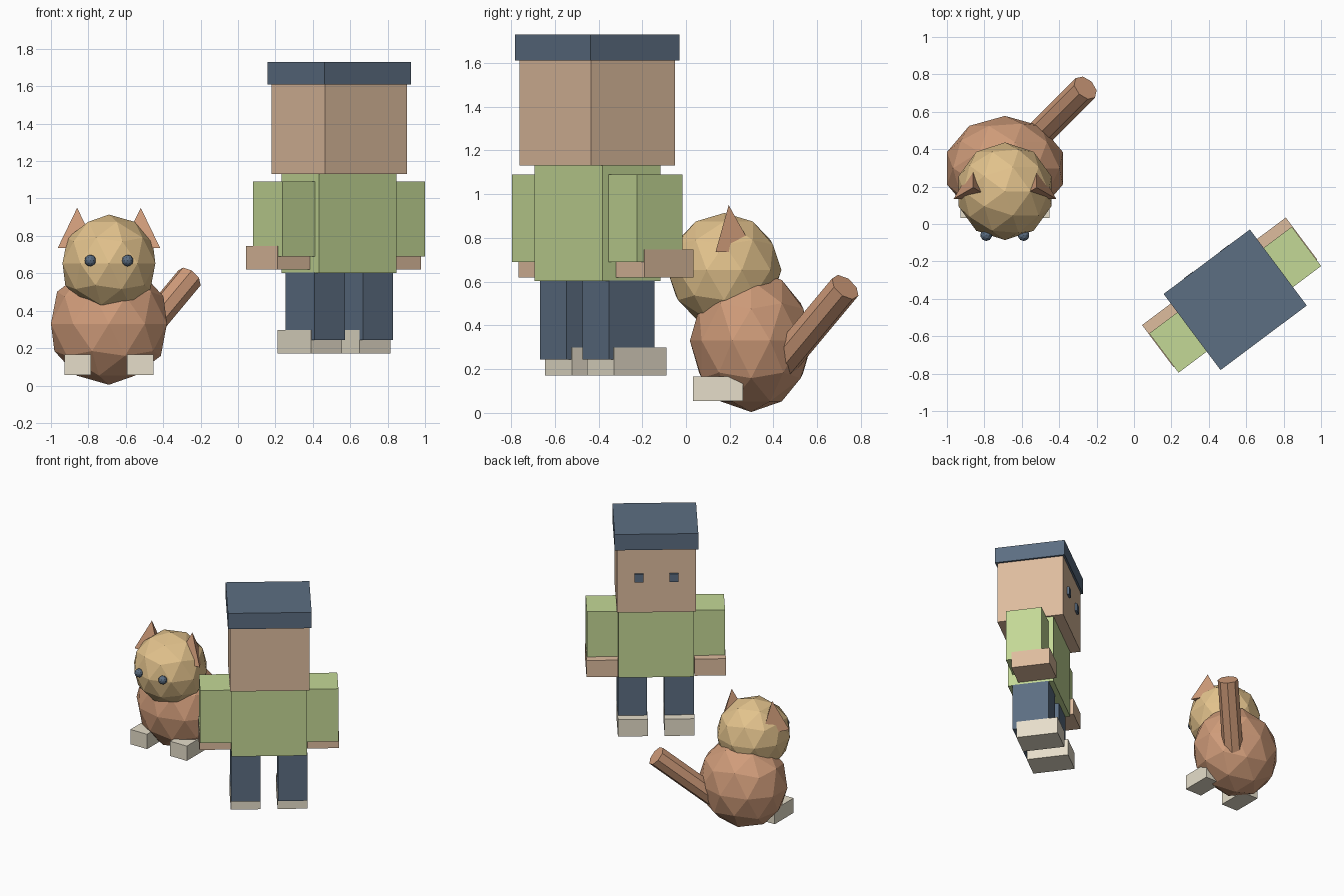
import bpy, math
from mathutils import Matrix, Vector

if "Cube" in bpy.data.objects:
    bpy.data.objects.remove(bpy.data.objects["Cube"])


def mat(name, r, g, b):
    m = bpy.data.materials.new(name)
    lin = [((c / 255 + 0.055) / 1.055) ** 2.4 for c in (r, g, b)]
    m.diffuse_color = (*lin, 1)
    m.use_nodes = True
    m.node_tree.nodes["Principled BSDF"].inputs["Base Color"].default_value = m.diffuse_color
    return m


SKIN = mat("skin", 222, 188, 158)
NAVY = mat("navy", 92, 110, 130)
GREEN = mat("green", 196, 216, 150)
CREAM = mat("cream", 230, 222, 202)
FUR = mat("fur", 208, 156, 122)
TAN = mat("tan", 226, 194, 140)


def finish(name, m):
    ob = bpy.context.object
    ob.name = name
    ob.data.materials.append(m)
    return ob


def box(name, m, lo, hi, frame=Matrix()):
    """Box between two corners, given in a local frame."""
    lo, hi = Vector(lo), Vector(hi)
    bpy.ops.mesh.primitive_cube_add(size=1)
    ob = finish(name, m)
    ob.matrix_world = frame @ Matrix.Translation((lo + hi) / 2) @ Matrix.Diagonal((*(hi - lo), 1))
    return ob


def ball(name, m, centre, radii):
    bpy.ops.mesh.primitive_ico_sphere_add(subdivisions=2, radius=1, location=centre)
    ob = finish(name, m)
    ob.scale = radii
    return ob


# Block figure: local +y is its front, turned about z
FIG = Matrix.Translation((0.541, -0.405, 0)) @ Matrix.Rotation(math.radians(36.8), 4, 'Z')

box("cap", NAVY, (-0.288, -0.254, 1.61), (0.288, 0.254, 1.73), FIG)
box("figure_head", SKIN, (-0.273, -0.24, 1.13), (0.273, 0.24, 1.62), FIG)
box("torso", GREEN, (-0.26, -0.166, 0.602), (0.26, 0.166, 1.13), FIG)


def pair(name, m, lo, hi):
    """Right part and its mirrored left part of the figure."""
    box(name + "_right", m, lo, hi, FIG)
    box(name + "_left", m, (-hi[0], lo[1], lo[2]), (-lo[0], hi[1], hi[2]), FIG)


pair("figure_eye", NAVY, (0.09, 0.22, 1.365), (0.15, 0.256, 1.425))
pair("sleeve", GREEN, (0.26, -0.131, 0.69), (0.476, 0.131, 1.09))
pair("hand", SKIN, (0.263, -0.09, 0.62), (0.48, 0.19, 0.747))
pair("trouser_leg", NAVY, (0.06, -0.131, 0.243), (0.262, 0.131, 0.605))
pair("shoe", CREAM, (0.058, -0.103, 0.17), (0.264, 0.198, 0.298))

# Pet: seated, facing -y
PX = -0.69
ball("pet_body", FUR, (PX, 0.298, 0.33), (0.326, 0.28, 0.326))
ball("pet_head", TAN, (PX, 0.175, 0.653), (0.261, 0.261, 0.261))

for side, s in (("left", -1), ("right", 1)):
    # Three-sided ears, round eyes and block feet
    bpy.ops.mesh.primitive_cone_add(vertices=3, radius1=0.12, radius2=0, depth=0.215,
                                    location=(PX + s * 0.17, 0.195, 0.8425))
    finish("pet_ear_" + side, FUR)
    ball("pet_eye_" + side, NAVY, (PX + s * 0.1, -0.06, 0.668), (0.031,) * 3)
    fx = PX + s * 0.167
    box("pet_foot_" + side, CREAM, (fx - 0.07, 0.033, 0.055), (fx + 0.07, 0.26, 0.167))

# Tail
tip, axis, length = Vector((-0.26, 0.728, 0.575)), Vector((1, 1, 1.2)).normalized(), 0.6
bpy.ops.mesh.primitive_cylinder_add(vertices=8, radius=0.073, depth=length,
                                    location=tip - axis * length / 2)
tail = finish("pet_tail", FUR)
tail.rotation_euler = axis.to_track_quat('Z', 'Y').to_euler()
